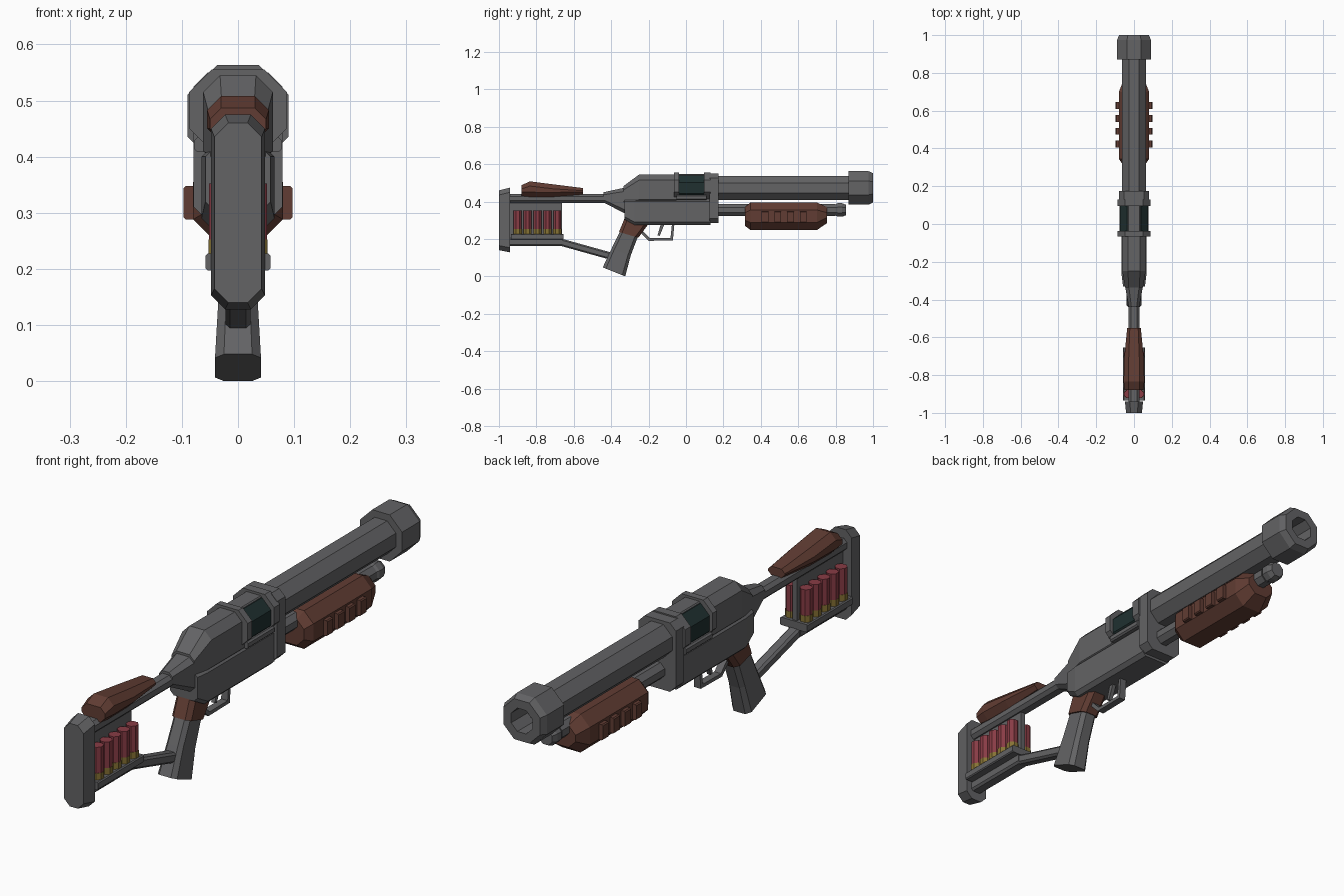
import bpy, bmesh

cube = bpy.data.objects.get("Cube")
if cube:
    bpy.data.objects.remove(cube, do_unlink=True)


def material(name, rgb):
    m = bpy.data.materials.new(name)
    m.use_nodes = True
    m.diffuse_color = (*rgb, 1)
    m.node_tree.nodes["Principled BSDF"].inputs["Base Color"].default_value = (*rgb, 1)
    return m


STEEL = material("grey steel", (0.125, 0.125, 0.13))
WOOD = material("brown wood", (0.12, 0.046, 0.033))
RED = material("shell red", (0.25, 0.045, 0.06))
BRASS = material("shell brass", (0.24, 0.17, 0.035))
DARK = material("dark drum", (0.014, 0.03, 0.03))


def finish(name, bm, mat):
    bmesh.ops.recalc_face_normals(bm, faces=bm.faces)
    me = bpy.data.meshes.new(name)
    bm.to_mesh(me)
    bm.free()
    me.materials.append(mat)
    ob = bpy.data.objects.new(name, me)
    bpy.context.collection.objects.link(ob)
    return ob


def loft(name, mat, sections, axis="y", slope=0, cx=0):
    """Join chamfered rectangles (position, half width, low, high, chamfer) along y or z."""
    bm = bmesh.new()
    rings = []
    for p, w, lo, hi, c in sections:
        outline = [(w - c, lo), (w, lo + c), (w, hi - c), (w - c, hi),
                   (c - w, hi), (-w, hi - c), (-w, lo + c), (c - w, lo)]
        mid = (lo + hi) / 2
        if axis == "y":
            pts = [(cx + x, p, v) for x, v in outline]
        else:
            pts = [(cx + x, v, p + slope * (v - mid)) for x, v in outline]
        rings.append([bm.verts.new(q) for q in pts])
    for a, b in zip(rings, rings[1:]):
        for i in range(8):
            j = (i + 1) % 8
            bm.faces.new((a[i], a[j], b[j], b[i]))
    bm.faces.new(rings[0])
    bm.faces.new(rings[-1])
    return finish(name, bm, mat)


def block(name, mat, y0, y1, w, lo, hi, c=0.008):
    return loft(name, mat, [(y0, w, lo, hi, c), (y1, w, lo, hi, c)])


def octagon(y, r, z):
    return (y, r, z - r, z + r, r * 0.586)


def profile(name, mat, pts, w):
    """Extrude a side outline of (y, z) points across x."""
    bm = bmesh.new()
    a = [bm.verts.new((-w, y, z)) for y, z in pts]
    b = [bm.verts.new((w, y, z)) for y, z in pts]
    bm.faces.new(a)
    bm.faces.new(b)
    for i in range(len(pts)):
        j = (i + 1) % len(pts)
        bm.faces.new((a[i], a[j], b[j], b[i]))
    return finish(name, bm, mat)


# Barrel, hollow muzzle and magazine tube
BORE = 0.473
loft("barrel", STEEL, [octagon(0.15, 0.064, BORE), octagon(0.9, 0.064, BORE)])
loft("muzzle", STEEL, [octagon(0.87, 0.09, BORE), octagon(0.975, 0.09, BORE),
                       octagon(1.0, 0.078, BORE), octagon(1.0, 0.045, BORE),
                       octagon(0.9, 0.045, BORE)])
loft("magazine_tube", STEEL, [octagon(0.15, 0.032, 0.355), octagon(0.8, 0.032, 0.355)])
loft("magazine_cap", STEEL, [octagon(0.795, 0.026, 0.355), octagon(0.81, 0.036, 0.355),
                             octagon(0.835, 0.036, 0.355), octagon(0.855, 0.028, 0.355)])

# Pump handle with raised ribs
loft("pump_handle", WOOD, [(0.315, 0.06, 0.27, 0.37, 0.03), (0.345, 0.08, 0.248, 0.395, 0.04),
                           (0.7, 0.08, 0.248, 0.395, 0.04), (0.755, 0.058, 0.285, 0.37, 0.03)])
for i in range(4):
    y = 0.405 + i * 0.068
    block(f"pump_rib_{i + 1}", WOOD, y, y + 0.036, 0.097, 0.288, 0.348, 0.004)

# Receiver
loft("receiver_lower", STEEL, [(-0.33, 0.058, 0.305, 0.415, 0.015), (-0.275, 0.065, 0.275, 0.415, 0.015),
                               (0.13, 0.065, 0.275, 0.415, 0.015)])
loft("receiver_upper", STEEL, [(-0.335, 0.048, 0.38, 0.482, 0.02), (-0.25, 0.062, 0.38, 0.545, 0.03),
                               (-0.05, 0.062, 0.38, 0.545, 0.03)])
loft("receiver_neck", STEEL, [(-0.44, 0.028, 0.395, 0.45, 0.014), (-0.325, 0.048, 0.335, 0.475, 0.02)])
block("front_plate", STEEL, 0.125, 0.175, 0.079, 0.285, 0.55, 0.025)

# Drum between two rings, framed by a strap and lower rails
block("drum", DARK, -0.05, 0.11, 0.074, 0.405, 0.54, 0.038)
block("drum_strap", STEEL, -0.05, 0.11, 0.034, 0.53, 0.546, 0.004)
block("drum_rails", STEEL, -0.05, 0.11, 0.078, 0.408, 0.435, 0.006)
block("drum_rear_ring", STEEL, -0.065, -0.038, 0.087, 0.41, 0.555, 0.04)
block("drum_front_ring", STEEL, 0.095, 0.13, 0.087, 0.41, 0.555, 0.04)

# Grip
loft("grip_collar", WOOD, [(0.3, 0.04, -0.325, -0.2, 0.016), (0.222, 0.041, -0.358, -0.255, 0.016)],
     "z", -0.3)
loft("grip", STEEL, [(0.25, 0.034, -0.34, -0.25, 0.014), (0.13, 0.035, -0.397, -0.296, 0.014),
                     (0.024, 0.041, -0.445, -0.325, 0.016)], "z", -0.4)

# Trigger and guard
profile("trigger_guard", STEEL, [(-0.26, 0.25), (-0.2, 0.19), (-0.07, 0.192), (-0.062, 0.28),
                                 (-0.075, 0.28), (-0.083, 0.205), (-0.193, 0.204), (-0.25, 0.262)], 0.014)
profile("trigger", STEEL, [(-0.135, 0.28), (-0.152, 0.22), (-0.14, 0.217), (-0.115, 0.28)], 0.008)

# Stock frame
loft("butt_plate", STEEL, [(-1.0, 0.042, 0.14, 0.46, 0.025), (-0.94, 0.048, 0.128, 0.475, 0.025)])
block("stock_tube", STEEL, -0.95, -0.42, 0.028, 0.392, 0.44, 0.013)
block("stock_lower_bar", STEEL, -0.95, -0.66, 0.025, 0.163, 0.205)
loft("stock_strut", STEEL, [(-0.67, 0.022, 0.163, 0.203, 0.008), (-0.39, 0.022, 0.085, 0.125, 0.008)])
loft("cheek_rest", WOOD, [(-0.88, 0.05, 0.43, 0.487, 0.02), (-0.835, 0.055, 0.425, 0.508, 0.025),
                          (-0.71, 0.052, 0.425, 0.492, 0.024), (-0.55, 0.036, 0.438, 0.472, 0.014)])

# Shell carrier with a row of shells on each side
block("shell_tray", STEEL, -0.935, -0.655, 0.058, 0.197, 0.227, 0.004)
block("shell_backing", STEEL, -0.945, -0.662, 0.01, 0.2, 0.4, 0.002)
for side, x in (("left", 0.031), ("right", -0.031)):
    for i in range(5):
        y = -0.9 + i * 0.053
        for part, mat, r, lo, hi in (("case", RED, 0.021, 0.25, 0.352),
                                     ("base", BRASS, 0.022, 0.225, 0.252)):
            loft(f"{side}_shell_{part}_{i + 1}", mat,
                 [(z, r, y - r, y + r, r * 0.586) for z in (lo, hi)], "z", cx=x)
